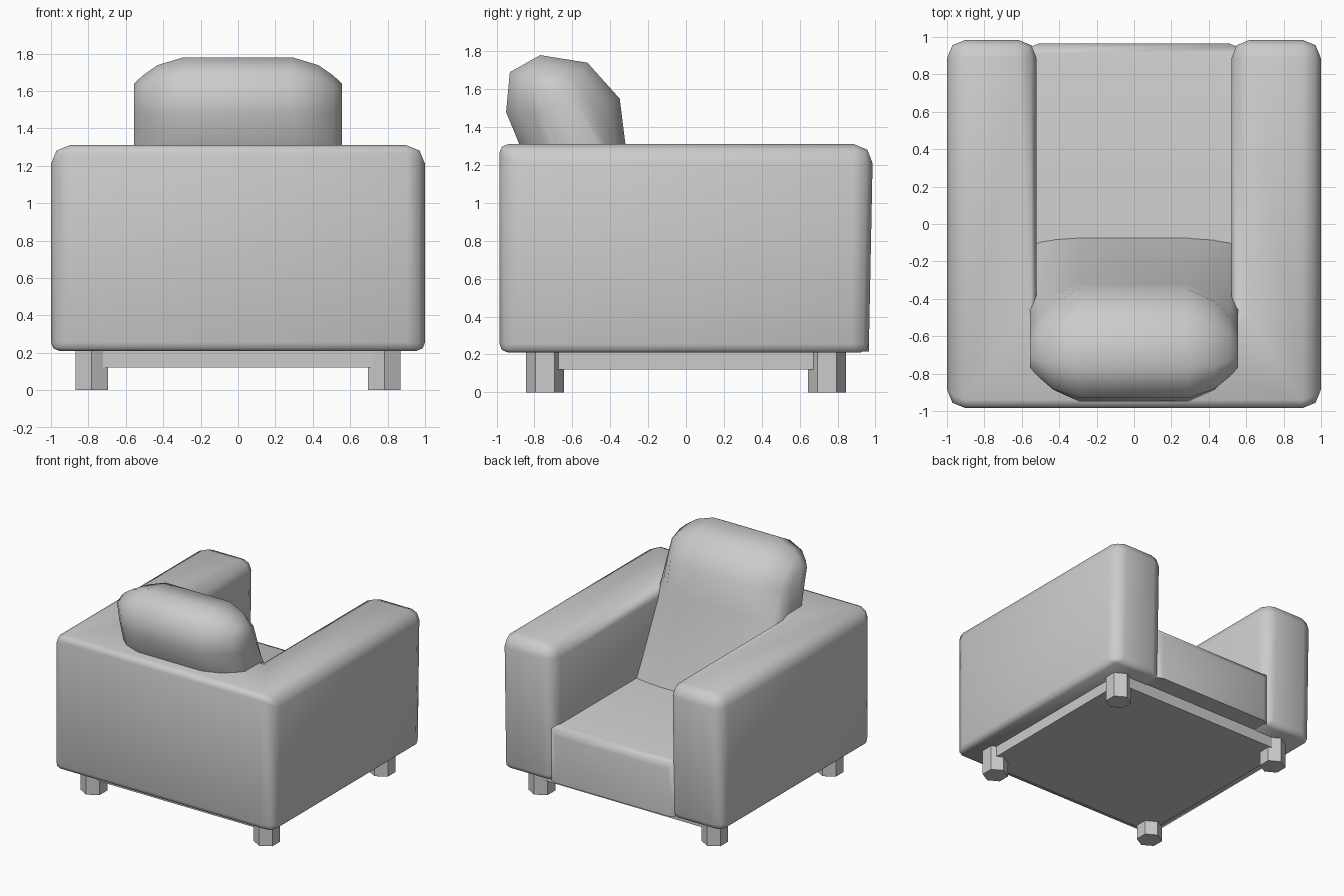
import bpy, bmesh, math

cube = bpy.data.objects.get("Cube")
if cube:
    bpy.data.objects.remove(cube, do_unlink=True)

fabric = bpy.data.materials.new("grey_fabric")
fabric.use_nodes = True
GREY = (0.6, 0.6, 0.6, 1)
fabric.diffuse_color = GREY
fabric.node_tree.nodes["Principled BSDF"].inputs["Base Color"].default_value = GREY


def finish(name, bm, bevel=0, smooth=60):
    """Turn a bmesh into a smooth-shaded object, with an optional weighted bevel."""
    bmesh.ops.recalc_face_normals(bm, faces=bm.faces)
    mesh = bpy.data.meshes.new(name)
    bm.to_mesh(mesh)
    bm.free()
    mesh.materials.append(fabric)
    obj = bpy.data.objects.new(name, mesh)
    bpy.context.collection.objects.link(obj)
    bpy.ops.object.select_all(action="DESELECT")
    obj.select_set(True)
    bpy.context.view_layer.objects.active = obj
    if bevel:
        mod = obj.modifiers.new("rounding", "BEVEL")
        mod.width, mod.segments, mod.limit_method = bevel, 2, "WEIGHT"
        bpy.ops.object.modifier_apply(modifier=mod.name)
    bpy.ops.object.shade_smooth_by_angle(angle=math.radians(smooth))
    return obj


def prism(outline, z0, z1):
    """Extrude a plan outline from z0 to z1."""
    bm = bmesh.new()
    face = bm.faces.new([bm.verts.new((x, y, z0)) for x, y in outline])
    top = bmesh.ops.extrude_face_region(bm, geom=[face])["geom"]
    for v in top:
        if isinstance(v, bmesh.types.BMVert):
            v.co.z = z1
    return bm


def weigh(bm, rule):
    """Set each edge's bevel weight from its midpoint and direction."""
    layer = bm.edges.layers.float.new("bevel_weight_edge")
    for e in bm.edges:
        a, b = e.verts[0].co, e.verts[1].co
        e[layer] = rule((a + b) / 2, abs(a.z - b.z) > 0.1)


def rect(x, y0, y1):
    return [(-x, y0), (x, y0), (x, y1), (-x, y1)]


# Arms and back: one U-shaped body, front ends leaning slightly forward
BOTTOM, TOP = 0.21, 1.31
BACK_IN, ARM_IN = -0.42, 0.52
half = [(1, -0.985), (1, 0.965), (ARM_IN, 0.965), (ARM_IN, BACK_IN)]
body = prism(half + [(-x, y) for x, y in reversed(half)], BOTTOM, TOP)
for v in body.verts:
    if v.co.y > 0.5 and v.co.z > 1:
        v.co.y += 0.022


def body_weight(mid, upright):
    if upright:
        return 0 if abs(mid.y - BACK_IN) < 0.01 else 1
    if mid.z < 1 or mid.y < -0.9:
        return 0.45
    return 1


weigh(body, body_weight)
finish("arms_and_back", body, 0.1)

# Seat block between the arms
seat = prism(rect(0.57, -0.6, 0.965), BOTTOM + 0.005, 0.66)
weigh(seat, lambda mid, upright: 0.6 if mid.y > 0.9 and (upright or mid.z > 0.6) else 0)
finish("seat", seat, 0.1)

# Base plate and hexagonal legs
finish("base_plate", prism(rect(0.83, -0.81, 0.81), 0.12, 0.23), smooth=30)
for side, sx in (("left", 1), ("right", -1)):
    for end, sy in (("front", -1), ("rear", 1)):
        ring = [(sx * 0.782 + 0.1 * math.sin(k * math.pi / 3),
                 sy * 0.745 + 0.1 * math.cos(k * math.pi / 3)) for k in range(6)]
        finish(f"{end}_{side}_leg", prism(ring, 0, 0.24), smooth=30)

# Back cushion: leaning side profile lofted across, shrinking to a slim core at the ends
full = [(-0.06, 0.62), (-0.32, 1.31), (-0.35, 1.55), (-0.52, 1.74), (-0.77, 1.78),
        (-0.93, 1.69), (-0.95, 1.48), (-0.88, 1.31), (-0.6, 0.62)]
core = [(-0.09, 0.62), (-0.47, 1.31), (-0.56, 1.5), (-0.61, 1.6), (-0.71, 1.64),
        (-0.77, 1.6), (-0.74, 1.48), (-0.70, 1.31), (-0.5, 0.62)]
steps = [(0.29, 0), (0.43, 0.3), (0.51, 0.7), (0.555, 1)]
stations = [(-x, t) for x, t in reversed(steps)] + steps
cushion = bmesh.new()
rings = [[cushion.verts.new((x, a[0] + t * (b[0] - a[0]), a[1] + t * (b[1] - a[1])))
          for a, b in zip(full, core)] for x, t in stations]
n = len(full)
for r0, r1 in zip(rings, rings[1:]):
    for i in range(n):
        j = (i + 1) % n
        cushion.faces.new((r0[i], r0[j], r1[j], r1[i]))
cushion.faces.new(rings[0])
cushion.faces.new(rings[-1])
finish("back_cushion", cushion, smooth=80)
